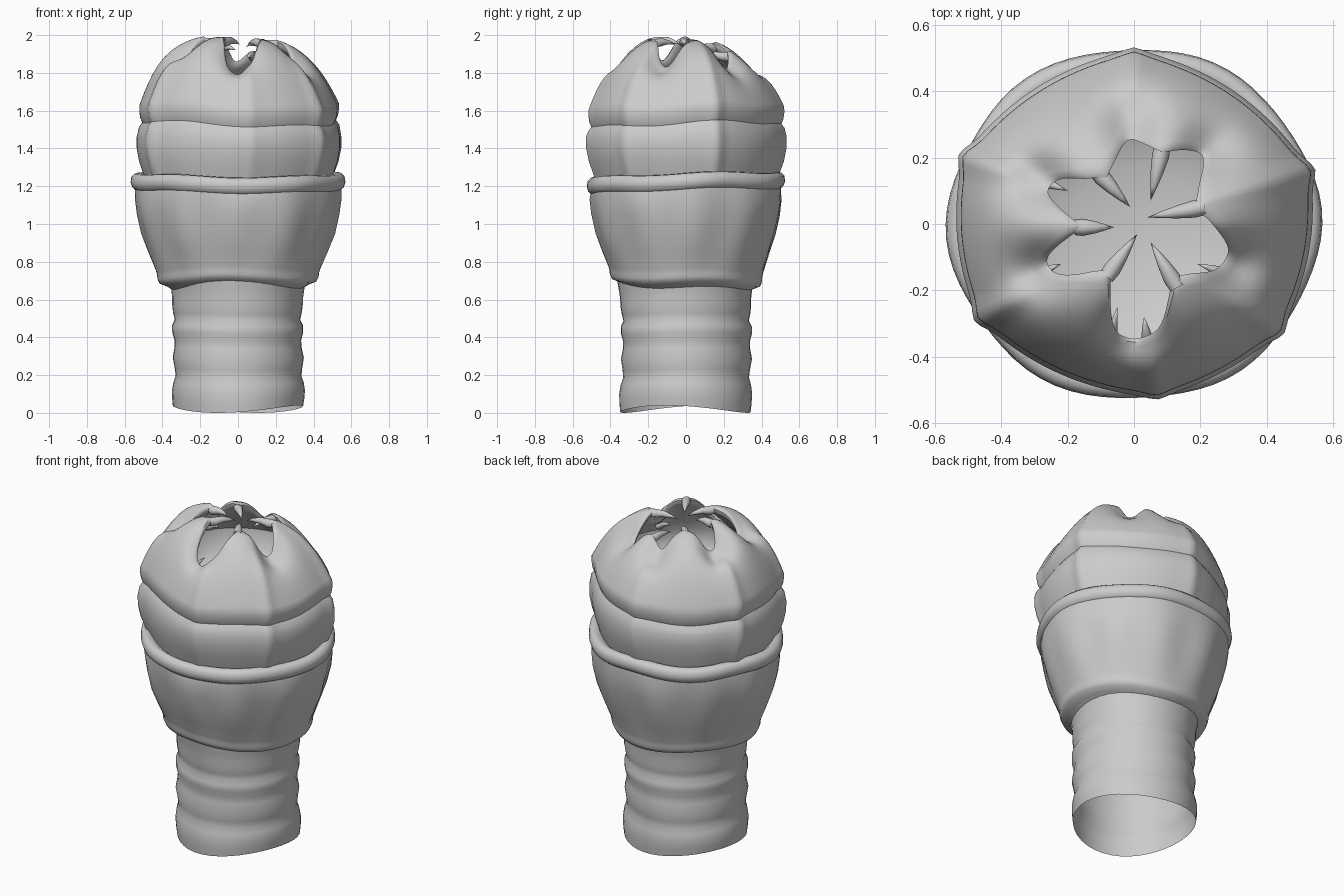
import bpy, math
from math import sin, cos, pi, radians, exp
from mathutils import Vector

if "Cube" in bpy.data.objects:
    bpy.data.objects.remove(bpy.data.objects["Cube"])

SEG = 144


def loft(name, rows, close_tip=None):
    """Skin closed rings of points; optionally fan the last ring to a tip."""
    n = len(rows[0])
    verts = [p for row in rows for p in row]
    faces = []
    for i in range(len(rows) - 1):
        for j in range(n):
            k = (j + 1) % n
            faces.append((i * n + j, i * n + k, (i + 1) * n + k, (i + 1) * n + j))
    if close_tip is not None:
        verts.append(close_tip)
        o = (len(rows) - 1) * n
        faces += [(o + j, o + (j + 1) % n, len(verts) - 1) for j in range(n)]
    me = bpy.data.meshes.new(name)
    me.from_pydata([tuple(v) for v in verts], [], faces)
    ob = bpy.data.objects.new(name, me)
    bpy.context.collection.objects.link(ob)
    bpy.ops.object.select_all(action='DESELECT')
    bpy.context.view_layer.objects.active = ob
    ob.select_set(True)
    bpy.ops.object.shade_smooth_by_angle(angle=radians(45))
    return ob


def ring(fn, seg):
    """fn(angle) -> (radius, z, y_scale)"""
    out = []
    for j in range(seg):
        a = 2 * pi * j / seg
        r, z, sy = fn(a)
        out.append(Vector((r * cos(a), r * sin(a) * sy, z)))
    return out


# Neck: open ribbed tube with an uneven lower edge
neck = [(0.0, .345), (.05, .35), (.1, .352), (.15, .345), (.19, .333), (.23, .337),
        (.29, .347), (.34, .337), (.38, .335), (.42, .346), (.46, .347), (.49, .332),
        (.525, .34), (.57, .346), (.61, .347), (.65, .352), (.72, .365)]


def neck_ring(z, r):
    fade = max(0, 1 - z / .2)
    return ring(lambda a: (r + .003 * sin(3 * a + z * 9),
                           z + fade * (.02 + .02 * sin(2 * a + 2.2)) + .004 * (1 - fade) * sin(2 * a + 1), 1), 40)


loft("neck", [neck_ring(z, r) for z, r in neck])

# Collar: bowl with shallow folds and a rolled rim
collar = [(.655, .345), (.675, .375), (.69, .415), (.715, .427), (.735, .428), (.76, .435), (.85, .47),
          (.95, .505), (1.05, .53), (1.13, .542), (1.18, .54), (1.19, .553),
          (1.215, .562), (1.245, .558), (1.262, .54), (1.265, .515), (1.24, .48)]


def collar_ring(z, r):
    mid = max(0, 1 - abs(z - .97) / .25)
    rim = max(0, min(1, (z - 1.1) / .08))

    def f(a):
        folds = mid * .013 * (sin(11 * a + .5) * .7 + .5 * sin(6 * a + 2))
        folds += .007 * sin(6 * a + 1.2) * rim
        wave = rim * (.010 * sin(a) + .006 * sin(2 * a + 1) + .005 * sin(5 * a))
        wave += (1 - rim) * (1 - mid) * (.010 * sin(3 * a + .6) - .012 * sin(a))
        return r + folds, z + wave, .945
    return ring(f, 72)


loft("collar", [collar_ring(z, r) for z, r in collar])

# Head: ridged petals, outline of the mouth given as angle, radius
RIDGES = [18, 90, 157, 213, 277, 322]
LIP = [(15, .185), (32, .23), (45, .30), (56, .27), (68, .23), (80, .24), (94, .26), (106, .2),
       (120, .16), (138, .2), (150, .27), (160, .285), (172, .2), (183, .15), (192, .2),
       (201, .29), (212, .285), (228, .19), (243, .15), (251, .21), (259, .33),
       (270, .35), (283, .33), (294, .25), (305, .195), (319, .225), (332, .29),
       (345, .30), (356, .25)]
GAPS = [45, 92, 155, 206, 270, 338]


def lip_raw(d):
    d %= 360
    pts = [(LIP[-1][0] - 360, LIP[-1][1])] + LIP + [(LIP[0][0] + 360, LIP[0][1])]
    for (a0, r0), (a1, r1) in zip(pts, pts[1:]):
        if a0 <= d <= a1:
            t = (d - a0) / (a1 - a0)
            return r0 + (r1 - r0) * t


def lip_radius(a):
    d = math.degrees(a)
    return sum(lip_raw(d + o) * w for o, w in ((-4, .15), (-2, .2), (0, .3), (2, .2), (4, .15)))


def ridge_shape(a, k, cusp=.03):
    """Softened polygon whose corners are the seams between petals."""
    d = math.degrees(a) % 360
    ext = [RIDGES[-1] - 360] + RIDGES + [RIDGES[0] + 360]
    for a0, a1 in zip(ext, ext[1:]):
        if a0 <= d <= a1:
            h = radians((a1 - a0) / 2)
            off = radians(d - a0)
            near = min(d - a0, a1 - d)
            side = .3 + .7 * abs(cos(a))
            return 1 + k * (cos(h) / cos(off - h) - 1) + cusp * side * exp(-(near / 4.5) ** 2)


def groove(a):
    """1 at the notches between the mouth fingers, fading to 0 on them."""
    d = math.degrees(a)
    amp = [.7, .8, 1, 1, 1.15, 1]
    return sum(m * exp(-(((d - g + 180) % 360 - 180) / 15) ** 2) for g, m in zip(GAPS, amp))


def crease_wave(a):
    return .014 * sin(2 * a + .5) + .008 * sin(5 * a)


rows = []
body = [(1.21, .50, .25), (1.27, .52, .28), (1.33, .543, .32), (1.40, .558, .35), (1.46, .559, .36),
        (1.505, .548, .38), (1.53, .530, .38), (1.555, .541, .38), (1.59, .546, .38), (1.62, .545, .38)]
for z, r, k in body:
    rows.append(ring(lambda a: (r * ridge_shape(a, k), z + crease_wave(a) * (z > 1.47), .945), SEG))


def dome_point(a, t):
    R = .545 * ridge_shape(a, .38)
    L = lip_radius(a)
    r = R + (L - R) * t
    power = 3.2 + 1.0 * max(0, -cos(a))
    z = 1.62 + .378 * (1 - (r / R) ** power)
    z -= .10 * groove(a) * exp(-((r - .32) / .10) ** 2)
    z += crease_wave(a) * (1 - t) - .16 * max(0, r * sin(a)) * t
    return r, z, 1 - .055 * (1 - t)


for t in (.03, .07, .13, .2, .28, .37, .47, .57, .67, .77, .86, .94):
    rows.append(ring(lambda a: dome_point(a, t), SEG))

# Rolled lip: offset the mouth edge along its own plan normal
edge = ring(lambda a: dome_point(a, 1), SEG)


def lip_ring(out, dz):
    res = []
    for j, p in enumerate(edge):
        tan = edge[(j + 3) % SEG] - edge[j - 3]
        nrm = Vector((tan.y, -tan.x, 0)).normalized()
        res.append(p + nrm * out + Vector((0, 0, dz)))
    return res


rows += [lip_ring(0, -.012), lip_ring(.002, -.03), lip_ring(.016, -.05), lip_ring(.03, -.06)]

# Hollow inside the mouth
for z, r in [(1.70, .42), (1.58, .41), (1.51, .34), (1.47, .18)]:
    rows.append(ring(lambda a: (r, z, .97), SEG))
loft("head", rows, Vector((0, 0, 1.45)))


# Teeth: slim, slightly arched fangs
def tooth(name, base, tip, rad):
    base, tip = Vector(base), Vector(tip)
    d = tip - base
    u = d.cross(Vector((0, 0, 1))).normalized()
    v = d.cross(u).normalized()
    trows = []
    for t, s in [(-.25, .9), (0, 1), (.35, .75), (.7, .38)]:
        c = base + d * t + Vector((0, 0, .012 * sin(pi * max(t, 0))))
        trows.append([c + (u * cos(q) + v * sin(q)) * rad * s
                      for q in (2 * pi * j / 10 for j in range(10))])
    loft(name, trows, tip)


FANGS = [(-.095, .14, 1.93, -.01, .05, 1.92), (.18, .045, 1.95, .04, .02, 1.94),
         (-.155, -.01, 1.96, -.06, -.01, 1.95), (-.065, -.135, 1.965, .01, -.03, 1.95),
         (.115, -.165, 1.955, .05, -.055, 1.95), (.08, .205, 1.885, .05, .07, 1.88)]
SMALL = [(-.28, .13, 1.77, -.20, .10, 1.80), (-.29, -.15, 1.77, -.22, -.12, 1.80),
         (-.07, -.35, 1.74, -.05, -.25, 1.79), (.04, -.35, 1.74, .03, -.28, 1.78),
         (.28, -.15, 1.77, .19, -.12, 1.81)]
for i, p in enumerate(FANGS):
    tooth(f"fang_{i + 1}", p[:3], p[3:], .026)
for i, p in enumerate(SMALL):
    tooth(f"small_tooth_{i + 1}", p[:3], p[3:], .018)
